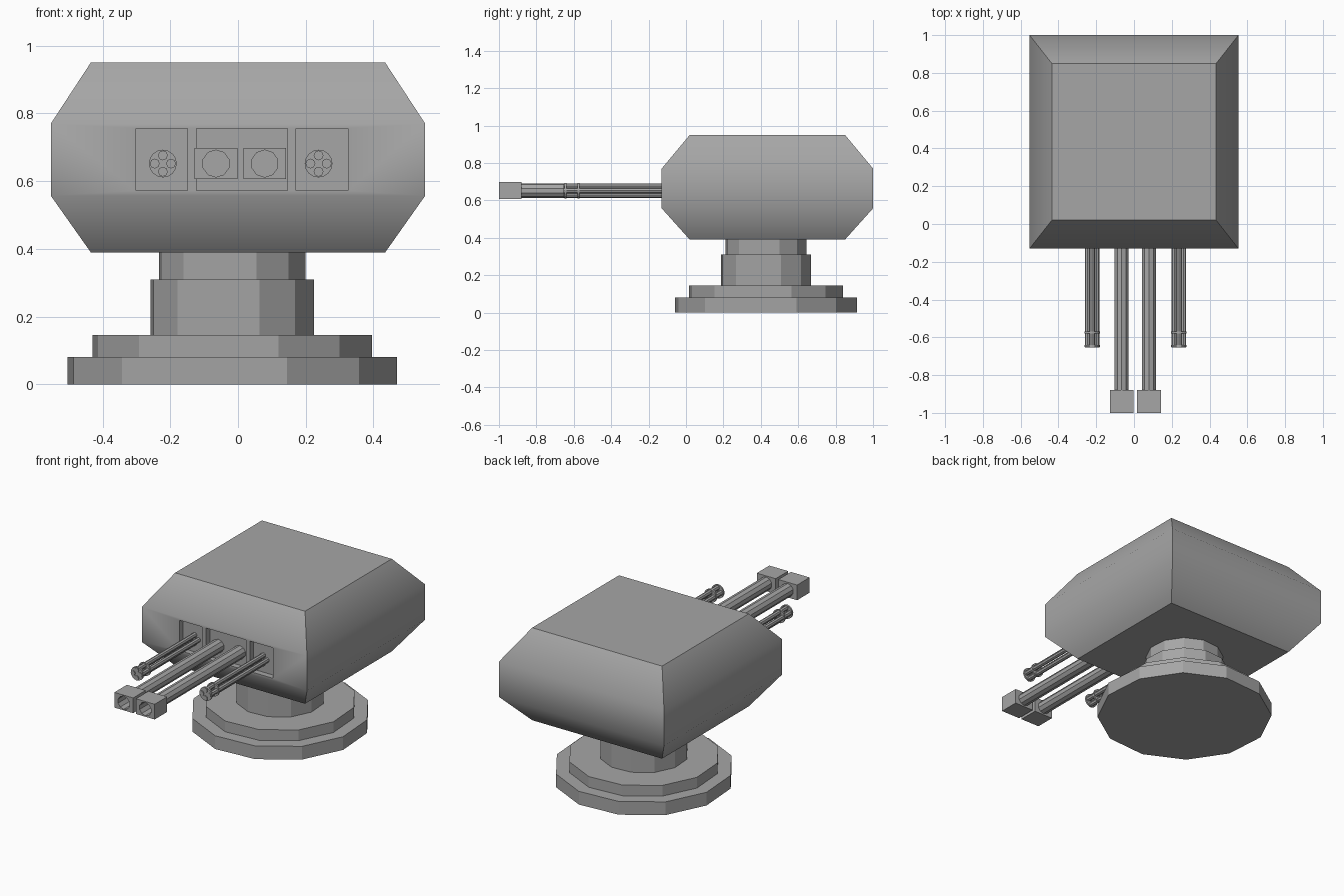
import bpy, bmesh, math
from mathutils import Matrix, Vector

cube = bpy.data.objects.get("Cube")
if cube:
    bpy.data.objects.remove(cube, do_unlink=True)

# Single painted-metal colour
COLOUR = (0.38, 0.38, 0.38, 1)
metal = bpy.data.materials.new("grey_metal")
metal.use_nodes = True
metal.diffuse_color = COLOUR
shader = next(n for n in metal.node_tree.nodes if n.type == 'BSDF_PRINCIPLED')
shader.inputs["Base Color"].default_value = COLOUR
shader.inputs["Roughness"].default_value = 0.6


def finish(bm, name):
    bmesh.ops.recalc_face_normals(bm, faces=bm.faces)
    mesh = bpy.data.meshes.new(name)
    bm.to_mesh(mesh)
    bm.free()
    mesh.materials.append(metal)
    obj = bpy.data.objects.new(name, mesh)
    bpy.context.collection.objects.link(obj)
    return obj


def box(name, lo, hi):
    bm = bmesh.new()
    lo, hi = Vector(lo), Vector(hi)
    bmesh.ops.create_cube(bm, size=1)
    bmesh.ops.transform(bm, verts=bm.verts,
                        matrix=Matrix.Translation((lo + hi) / 2) @ Matrix.Diagonal((hi - lo).to_4d()))
    return finish(bm, name)


def add_tube(bm, x, z, y0, y1, r, sides):
    # Closed cylinder along y
    m = Matrix.Translation((x, (y0 + y1) / 2, z)) @ Matrix.Rotation(math.pi / 2, 4, 'X')
    bmesh.ops.create_cone(bm, cap_ends=True, segments=sides, radius1=r, radius2=r,
                          depth=y1 - y0, matrix=m)


def tube(name, *args):
    bm = bmesh.new()
    add_tube(bm, *args)
    return finish(bm, name)


def select_only(obj):
    bpy.ops.object.select_all(action='DESELECT')
    obj.select_set(True)
    bpy.context.view_layer.objects.active = obj


def cut(obj, cutter):
    mod = obj.modifiers.new("cut", 'BOOLEAN')
    mod.operation, mod.solver, mod.object = 'DIFFERENCE', 'EXACT', cutter
    select_only(obj)
    bpy.ops.object.modifier_apply(modifier=mod.name)
    bpy.data.objects.remove(cutter, do_unlink=True)


# Stepped twelve-sided pedestal
BASE_X, BASE_Y = -0.017, 0.428
for name, r, z0, z1 in (("base_plate", 0.496, 0, 0.08), ("base_step", 0.42, 0.08, 0.145),
                        ("pedestal", 0.246, 0.145, 0.31), ("neck", 0.22, 0.31, 0.40)):
    bm = bmesh.new()
    m = Matrix.Translation((BASE_X, BASE_Y, (z0 + z1) / 2)) @ Matrix.Rotation(math.radians(-11), 4, 'Z')
    bmesh.ops.create_cone(bm, cap_ends=True, segments=12, radius1=r, radius2=r,
                          depth=z1 - z0, matrix=m)
    finish(bm, name)

# Turret housing: four stacked rectangles, sloped at top and bottom
bm = bmesh.new()
rings = []
for z, hx, y0, y1 in ((0.39, 0.435, 0.02, 0.85), (0.557, 0.553, -0.13, 1.0),
                      (0.77, 0.553, -0.13, 1.0), (0.95, 0.435, 0.02, 0.85)):
    rings.append([bm.verts.new((x, y, z)) for x, y in ((-hx, y0), (hx, y0), (hx, y1), (-hx, y1))])
bm.faces.new(rings[0][::-1])
bm.faces.new(rings[-1])
for a, b in zip(rings, rings[1:]):
    for i in range(4):
        j = (i + 1) % 4
        bm.faces.new((a[i], a[j], b[j], b[i]))
housing = finish(bm, "turret_housing")

# Gun ports recessed in the front
for x0, x1 in ((-0.302, -0.149), (-0.122, 0.146), (0.171, 0.325)):
    cut(housing, box("port_cutter", (x0, -0.2, 0.572), (x1, -0.095, 0.756)))
select_only(housing)
bpy.ops.object.shade_smooth_by_angle(angle=math.radians(45))

GUN_Z = 0.652

# Twin main guns with square muzzles
for side, x in (("right", -0.065), ("left", 0.079)):
    tube(side + "_barrel", x, GUN_Z, -0.89, -0.08, 0.039, 10)
    muzzle = box(side + "_muzzle", (x - 0.063, -1.0, 0.606), (x + 0.063, -0.88, 0.698))
    cut(muzzle, tube("bore_cutter", x, GUN_Z, -1.1, -0.9, 0.04, 10))

# Outer rotary guns: four thin barrels held by two clamp rings
for side, x in (("right", -0.222), ("left", 0.238)):
    bm = bmesh.new()
    for i in range(4):
        a = i * math.pi / 2
        add_tube(bm, x + 0.024 * math.cos(a), GUN_Z + 0.024 * math.sin(a), -0.655, -0.08, 0.0145, 8)
    finish(bm, side + "_rotary_barrels")
    bm = bmesh.new()
    for y in (-0.65, -0.58):
        add_tube(bm, x, GUN_Z, y, y + 0.01, 0.041, 16)
    finish(bm, side + "_clamp_rings")
